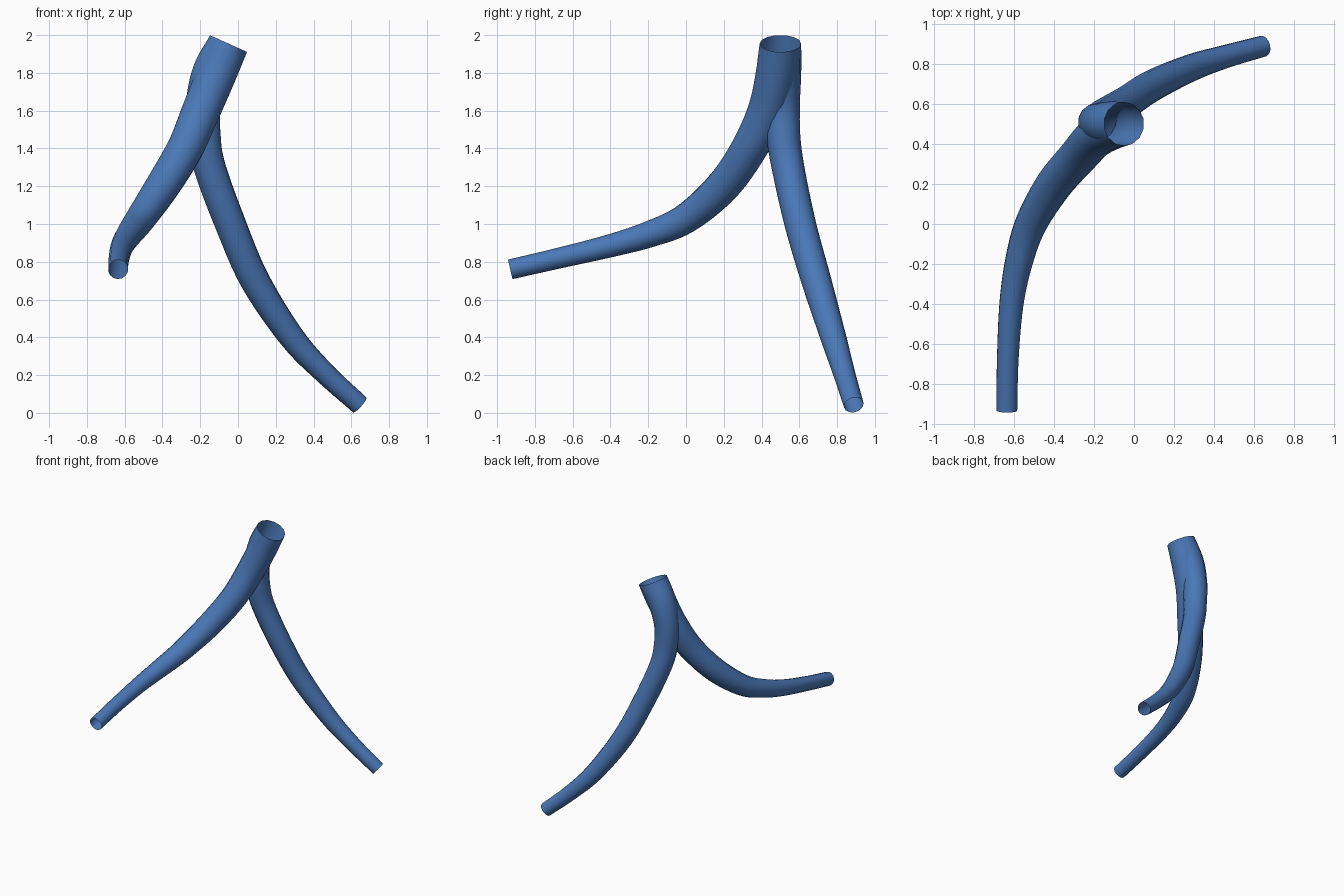
import bpy
import bmesh
import math
from mathutils import Vector

if "Cube" in bpy.data.objects:
    bpy.data.objects.remove(bpy.data.objects["Cube"])

SIDES = 14   # segments around each tube
STEPS = 6    # rings between path points

blue = bpy.data.materials.new("vessel_blue")
blue.diffuse_color = (0.07, 0.19, 0.48, 1.0)
blue.use_nodes = True
blue.node_tree.nodes["Principled BSDF"].inputs["Base Color"].default_value = blue.diffuse_color


def spline(points):
    """Smooth Catmull-Rom samples through (x, y, z, radius) points."""
    p = [Vector(q) for q in points]
    p = [2 * p[0] - p[1]] + p + [2 * p[-1] - p[-2]]
    out = []
    for a, b, c, d in zip(p, p[1:], p[2:], p[3:]):
        for i in range(STEPS):
            t = i / STEPS
            out.append(0.5 * (2 * b + (c - a) * t
                              + (2 * a - 5 * b + 4 * c - d) * t * t
                              + (3 * b - a - 3 * c + d) * t ** 3))
    out.append(p[-2])
    return out


def tube(name, points, start_dir):
    """Open tapered tube swept along a path, starting on a shared rim."""
    path = spline(points)
    bm = bmesh.new()
    rings = []
    side = Vector((0, 1, 0))
    for i, q in enumerate(path):
        before, after = path[max(i - 1, 0)], path[min(i + 1, len(path) - 1)]
        tangent = (after - before).to_3d().normalized()
        if i < 4:
            tangent = start_dir.lerp(tangent, i / 4).normalized()
        side = (side - tangent * side.dot(tangent)).normalized()
        up = tangent.cross(side)
        ring = []
        for k in range(SIDES):
            a = math.tau * k / SIDES
            ring.append(bm.verts.new(
                q.to_3d() + q.w * (side * math.cos(a) + up * math.sin(a))))
        rings.append(ring)
    for r0, r1 in zip(rings, rings[1:]):
        for k in range(SIDES):
            j = (k + 1) % SIDES
            face = bm.faces.new((r0[k], r0[j], r1[j], r1[k]))
            face.smooth = True
    mesh = bpy.data.meshes.new(name)
    bm.to_mesh(mesh)
    bm.free()
    mesh.materials.append(blue)
    obj = bpy.data.objects.new(name, mesh)
    bpy.context.collection.objects.link(obj)
    return obj


rim = (-0.05, 0.50, 1.955, 0.11)
rim_dir = Vector((-0.41, 0.0, -0.91)).normalized()

# branch curving forward
tube("front_branch", [
    rim,
    (-0.12, 0.475, 1.78, 0.108),
    (-0.195, 0.43, 1.6, 0.104),
    (-0.28, 0.335, 1.4, 0.098),
    (-0.40, 0.195, 1.2, 0.092),
    (-0.515, 0.0, 1.03, 0.080),
    (-0.575, -0.19, 0.947, 0.070),
    (-0.612, -0.4, 0.885, 0.061),
    (-0.63, -0.67, 0.82, 0.055),
    (-0.635, -0.93, 0.76, 0.053),
], rim_dir)

# branch curving down and back
tube("rear_branch", [
    rim,
    (-0.14, 0.505, 1.8, 0.105),
    (-0.183, 0.508, 1.63, 0.095),
    (-0.18, 0.515, 1.47, 0.090),
    (-0.15, 0.54, 1.3, 0.086),
    (-0.04, 0.605, 1.0, 0.083),
    (0.09, 0.69, 0.7, 0.079),
    (0.285, 0.78, 0.4, 0.068),
    (0.46, 0.837, 0.21, 0.058),
    (0.645, 0.888, 0.042, 0.053),
], rim_dir)
